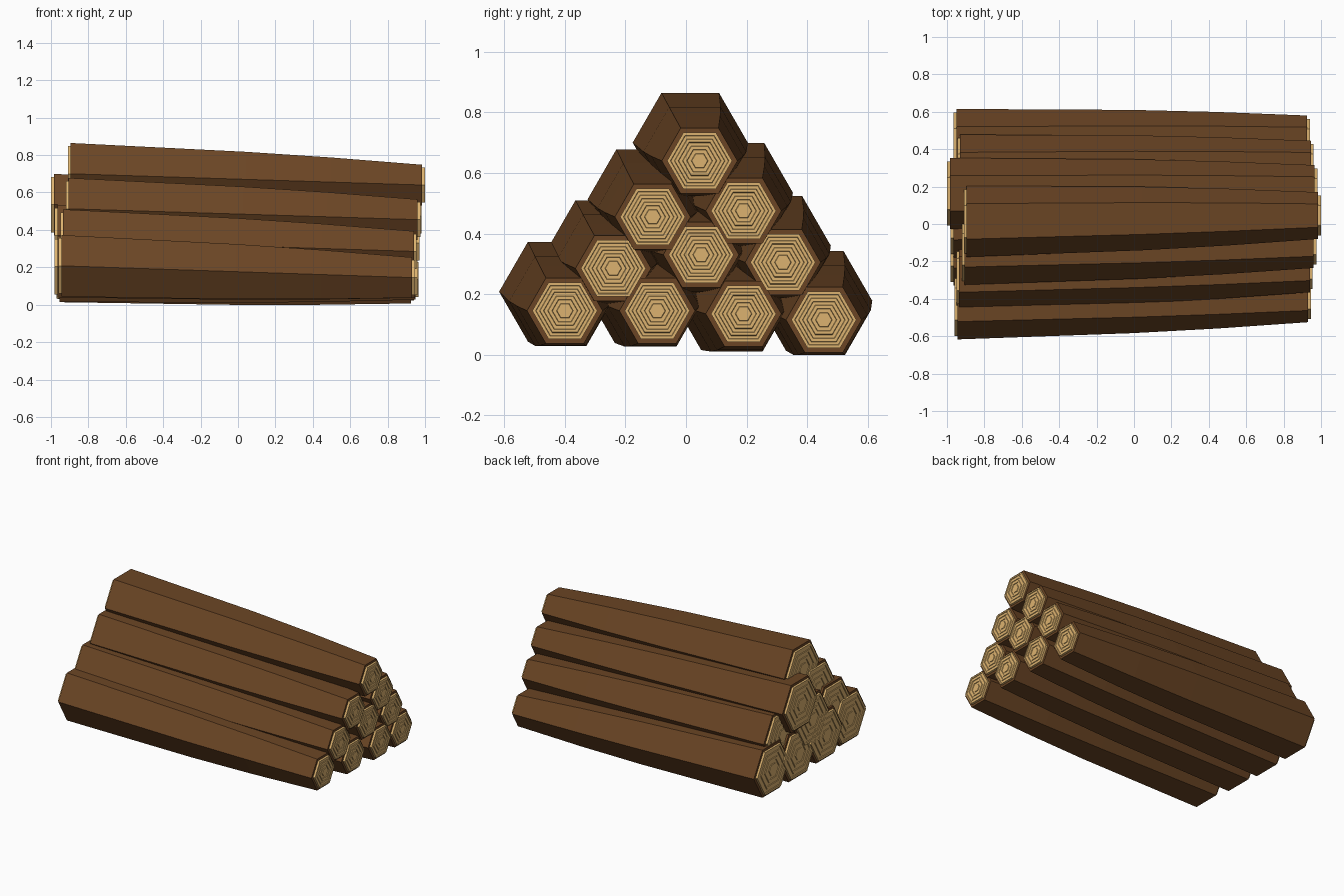
import bpy, bmesh
from math import cos, sin, pi

if "Cube" in bpy.data.objects:
    bpy.data.objects.remove(bpy.data.objects["Cube"])


def material(name, rgb):
    m = bpy.data.materials.new(name)
    m.diffuse_color = (*rgb, 1)
    m.use_nodes = True
    m.node_tree.nodes["Principled BSDF"].inputs["Base Color"].default_value = m.diffuse_color
    return m


BARK = material("bark", (0.147, 0.060, 0.018))
WOOD = material("cut_wood", (0.72, 0.45, 0.16))

# back end (x, y, z) and front end (x, y, z) of each log's centre line
LOGS = [
    ((-0.96, -0.427, 0.208), (0.945, -0.400, 0.145)),
    ((-0.98, -0.140, 0.203), (0.960, -0.095, 0.145)),
    ((-0.97, 0.145, 0.180), (0.965, 0.190, 0.135)),
    ((-0.965, 0.425, 0.178), (0.940, 0.455, 0.115)),
    ((-0.95, -0.270, 0.345), (0.955, -0.240, 0.285)),
    ((-0.98, 0.010, 0.370), (0.970, 0.050, 0.330)),
    ((-0.945, 0.288, 0.360), (0.960, 0.320, 0.305)),
    ((-0.92, -0.135, 0.513), (0.975, -0.110, 0.455)),
    ((-1.00, 0.163, 0.535), (0.980, 0.190, 0.475)),
    ((-0.91, 0.014, 0.700), (1.000, 0.045, 0.640)),
]
# (fraction along the log, radius): gentle bulging taper
TAPER = [(0, 0.190), (0.5, 0.170), (0.74, 0.152), (1, 0.125)]
# growth rings: (radius fraction, depth below the cut face)
RINGS = [(1, 0.0), (0.90, 0.0), (0.88, 0.004), (0.78, 0.004), (0.76, 0.0),
         (0.66, 0.0), (0.64, 0.004), (0.53, 0.004), (0.51, 0.0),
         (0.40, 0.0), (0.38, 0.004), (0.26, 0.004), (0.24, 0.0)]
CAP = 0.015


def hex_loft(name, sections, mat):
    """Bridge hexagons given as (x, y, z, radius) and cap both ends."""
    bm = bmesh.new()
    loops = [[bm.verts.new((x, y + r * cos(k * pi / 3), z + r * sin(k * pi / 3)))
              for k in range(6)] for x, y, z, r in sections]
    for a, b in zip(loops, loops[1:]):
        for k in range(6):
            j = (k + 1) % 6
            bm.faces.new((a[k], a[j], b[j], b[k]))
    bm.faces.new(loops[0])
    bm.faces.new(loops[-1])
    bmesh.ops.recalc_face_normals(bm, faces=bm.faces)
    me = bpy.data.meshes.new(name)
    bm.to_mesh(me)
    bm.free()
    me.materials.append(mat)
    ob = bpy.data.objects.new(name, me)
    bpy.context.collection.objects.link(ob)


for i, (back, front) in enumerate(LOGS, 1):
    # bark body
    x0, x1 = back[0] + CAP, front[0] - CAP
    body = [(x0 + (x1 - x0) * t,
             back[1] + (front[1] - back[1]) * t,
             back[2] + (front[2] - back[2]) * t, r) for t, r in TAPER]
    hex_loft(f"log_{i}", body, BARK)

    # ringed cut faces, slightly proud of the bark
    for label, end, s, r in (("back", back, -1, 0.190 * 0.90),
                             ("front", front, 1, 0.125 * 0.86)):
        x, y, z = end
        secs = [(x - s * CAP * 1.2, y, z, r)]
        secs += [(x - s * d, y, z, r * f) for f, d in RINGS]
        hex_loft(f"cut_{label}_{i}", secs, WOOD)
